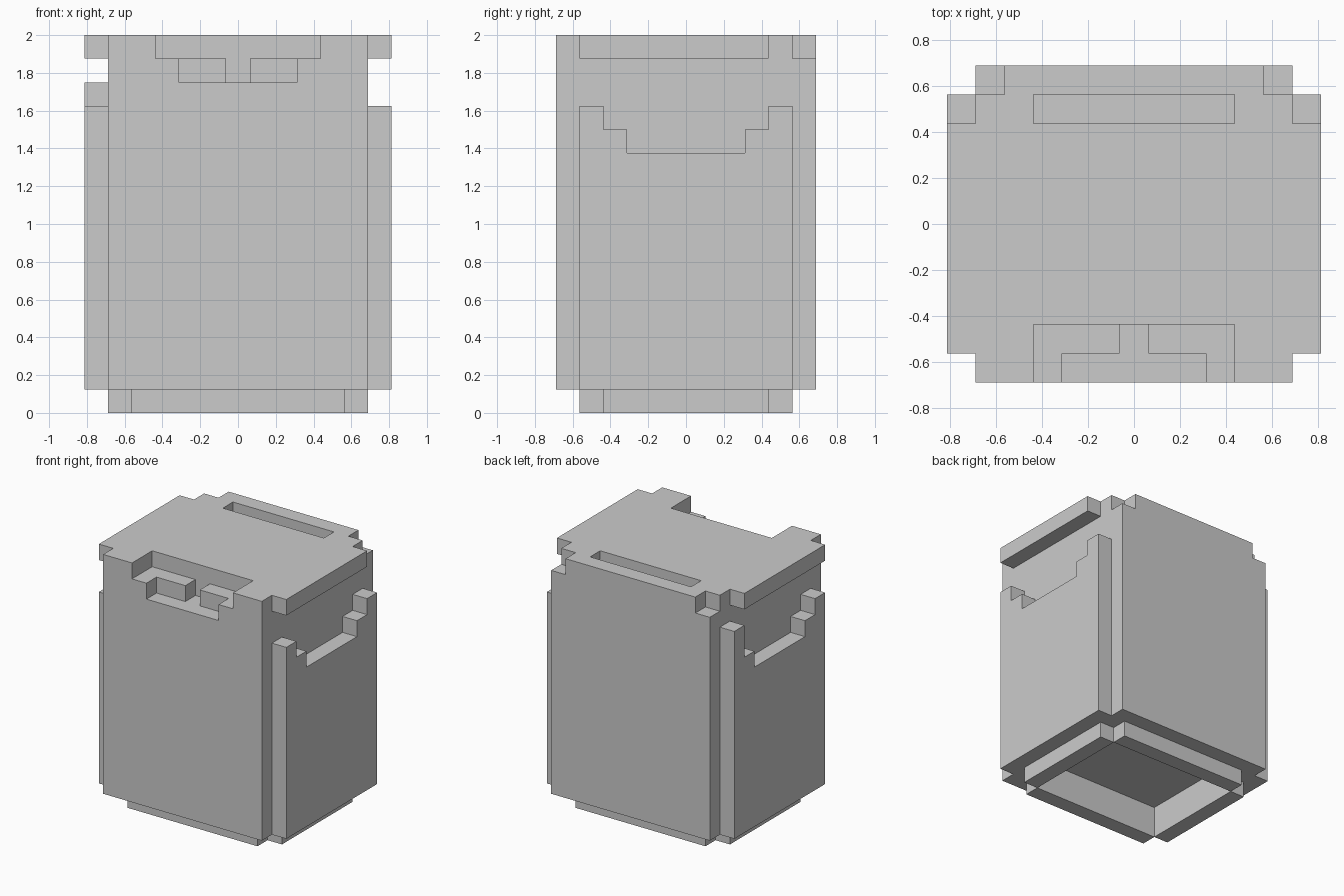
import bpy

if "Cube" in bpy.data.objects:
    bpy.data.objects.remove(bpy.data.objects["Cube"])

U = 0.125  # one block of the model's grid


def mesh_object(name, verts, faces):
    mesh = bpy.data.meshes.new(name)
    mesh.from_pydata([tuple(c * U for c in v) for v in verts], [], faces)
    obj = bpy.data.objects.new(name, mesh)
    bpy.context.collection.objects.link(obj)
    return obj


def prism_x(name, x0, x1, profile):
    """Extrude a counter-clockwise (y, z) profile along x, in grid units."""
    n = len(profile)
    verts = [(x, y, z) for x in (x0, x1) for y, z in profile]
    faces = [tuple(reversed(range(n))), tuple(range(n, 2 * n))]
    faces += [(i, (i + 1) % n, n + (i + 1) % n, n + i) for i in range(n)]
    return mesh_object(name, verts, faces)


def box(name, x, y, z):
    return prism_x(name, x[0], x[1],
                   [(y[0], z[0]), (y[1], z[0]), (y[1], z[1]), (y[0], z[1])])


def cut(target, x, y, z):
    cutter = box("cutter", x, y, z)
    cutter.hide_render = True
    mod = target.modifiers.new("cut", 'BOOLEAN')
    mod.operation = 'DIFFERENCE'
    mod.solver = 'EXACT'
    mod.object = cutter
    bpy.context.view_layer.objects.active = target
    bpy.ops.object.modifier_apply(modifier=mod.name)
    bpy.data.objects.remove(cutter, do_unlink=True)


# Main body
body = box("body", (-5.5, 5.5), (-5.5, 5.5), (1, 16))

# Front opening: wide upper step, narrow ledge, centre channel
cut(body, (-3.5, 3.5), (-6, -3.5), (15, 17))
cut(body, (-2.5, 2.5), (-6, -4.5), (14, 15.5))
cut(body, (-0.5, 0.5), (-5, -3.5), (14, 15.5))

# Slot in the top and recess in the underside
cut(body, (-3.5, 3.5), (3.5, 4.5), (15, 17))
cut(body, (-4.5, 4.5), (-3.5, 3.5), (0, 2))

# Missing blocks at the rear top corners
for x in ((-6, -4.5), (4.5, 6)):
    cut(body, x, (4.5, 6), (15, 17))

# Side panels with a stepped dip, and lid rims above them
for side, x, back_top in (("left", (-6.5, -5.5), 14), ("right", (5.5, 6.5), 13)):
    prism_x(side + "_panel", x[0], x[1], [
        (-4.5, 1), (4.5, 1), (4.5, back_top), (3.5, back_top), (3.5, 12),
        (2.5, 12), (2.5, 11), (-2.5, 11), (-2.5, 12), (-3.5, 12),
        (-3.5, 13), (-4.5, 13)])
    box(side + "_lid_rim", x, (-4.5, 3.5), (15, 16))

# Base ring made of four strips
for name, s in (("front", -1), ("back", 1)):
    box(name + "_base_strip", (-4.5, 4.5), sorted((3.5 * s, 4.5 * s)), (0, 1))
for name, s in (("left", -1), ("right", 1)):
    box(name + "_base_strip", sorted((4.5 * s, 5.5 * s)), (-3.5, 3.5), (0, 1))
